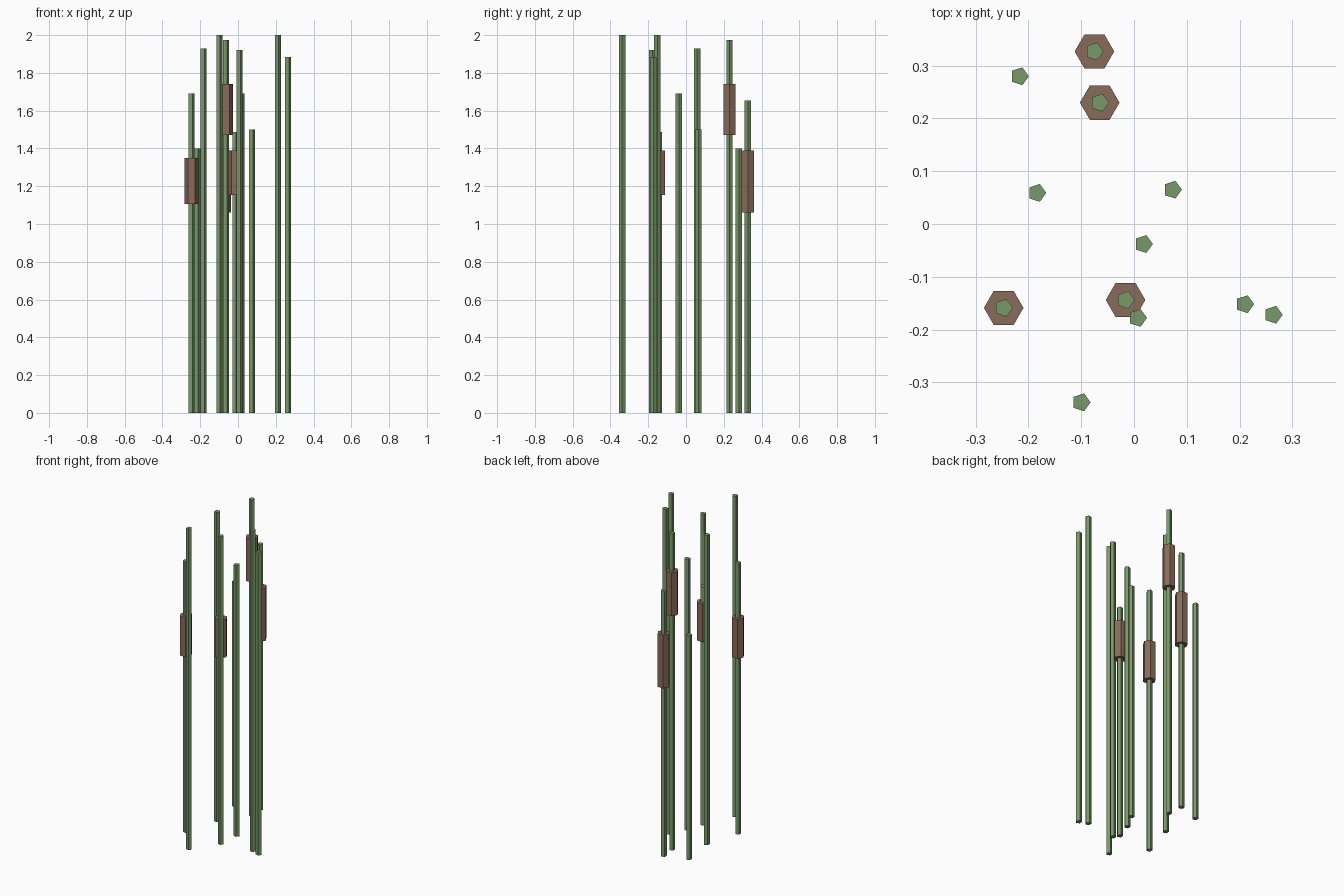
import bpy

if "Cube" in bpy.data.objects:
    bpy.data.objects.remove(bpy.data.objects["Cube"])


def material(name, color):
    m = bpy.data.materials.new(name)
    m.diffuse_color = color
    m.use_nodes = True
    m.node_tree.nodes["Principled BSDF"].inputs["Base Color"].default_value = m.diffuse_color
    return m


green = material("reed_green", (0.19, 0.32, 0.14, 1))
brown = material("seed_head_brown", (0.25, 0.15, 0.10, 1))


def prism(name, sides, radius, x, y, z0, z1, mat):
    # Upright prism with its first corner pointing along +x
    bpy.ops.mesh.primitive_cylinder_add(
        vertices=sides, radius=radius, depth=z1 - z0, location=(x, y, (z0 + z1) / 2))
    ob = bpy.context.object
    ob.name = name
    # Primitive starts its first corner on +y, so turn it a quarter turn
    ob.rotation_euler.z = -1.5707963
    ob.data.materials.append(mat)
    return ob


# Reeds: x, y, height, optional seed head (bottom, top)
reeds = [
    (-0.075, 0.327, 1.655, (1.06, 1.39)),
    (-0.065, 0.230, 1.975, (1.47, 1.74)),
    (-0.247, -0.159, 1.69, (1.105, 1.35)),
    (-0.016, -0.144, 1.487, (1.153, 1.39)),
    (-0.217, 0.280, 1.40, None),
    (-0.184, 0.059, 1.93, None),
    (0.073, 0.065, 1.50, None),
    (0.018, -0.038, 1.69, None),
    (0.007, -0.178, 1.92, None),
    (0.210, -0.152, 2.00, None),
    (0.264, -0.172, 1.885, None),
    (-0.100, -0.338, 2.00, None),
]

for i, (x, y, height, head) in enumerate(reeds, 1):
    # Five-sided stalk
    prism(f"reed_stalk_{i}", 5, 0.0177, x, y, 0, height, green)
    # Six-sided seed head
    if head:
        prism(f"seed_head_{i}", 6, 0.0375, x, y, head[0], head[1], brown)
